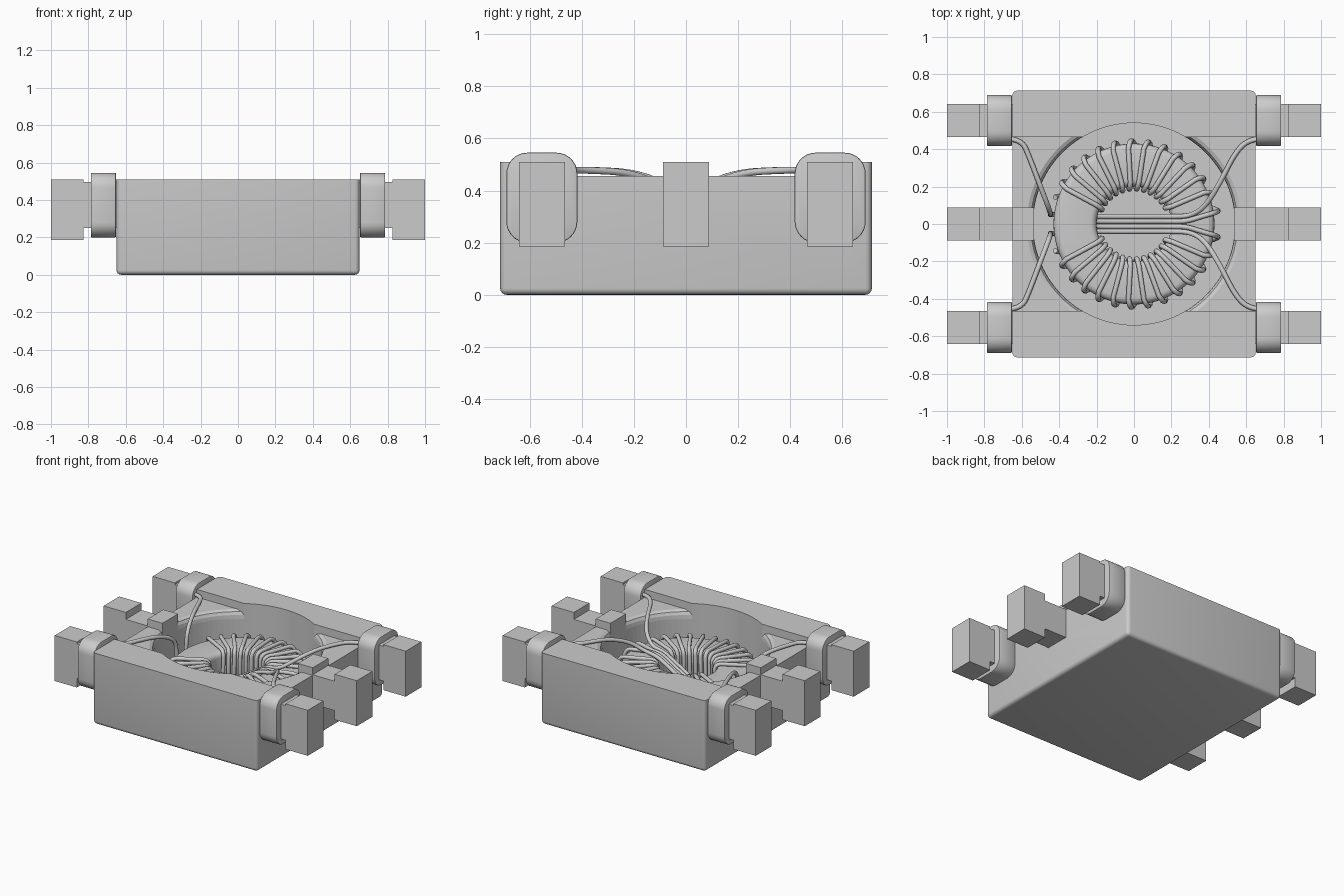
import bpy, bmesh
from math import sin, cos, pi, radians

if "Cube" in bpy.data.objects:
    bpy.data.objects.remove(bpy.data.objects["Cube"])


def obj_from_bm(name, bm):
    me = bpy.data.meshes.new(name)
    bmesh.ops.recalc_face_normals(bm, faces=bm.faces)
    bm.to_mesh(me)
    bm.free()
    ob = bpy.data.objects.new(name, me)
    bpy.context.collection.objects.link(ob)
    return ob


def box_bm(x0, x1, y0, y1, z0, z1):
    bm = bmesh.new()
    bmesh.ops.create_cube(bm, size=1)
    for v in bm.verts:
        v.co = (x1 if v.co.x > 0 else x0, y1 if v.co.y > 0 else y0, z1 if v.co.z > 0 else z0)
    return bm


def box(name, x0, x1, y0, y1, z0, z1):
    return obj_from_bm(name, box_bm(min(x0, x1), max(x0, x1), y0, y1, z0, z1))


def lathe(name, profile, seg=96):
    # closed (r, z) profile, or one with its ends on the axis, spun about z
    bm = bmesh.new()
    rings = []
    for i in range(seg):
        a = 2 * pi * i / seg
        rings.append([bm.verts.new((r * cos(a), r * sin(a), z)) for r, z in profile])
    for i in range(seg):
        p, q = rings[i], rings[(i + 1) % seg]
        for j in range(len(profile)):
            k = (j + 1) % len(profile)
            if profile[j][0] == 0 and profile[k][0] == 0:
                continue
            bm.faces.new((p[j], q[j], q[k], p[k]))
    bmesh.ops.remove_doubles(bm, verts=bm.verts, dist=1e-5)
    return obj_from_bm(name, bm)


def boolean(ob, other, op='DIFFERENCE'):
    m = ob.modifiers.new("cut", 'BOOLEAN')
    m.operation, m.object, m.solver = op, other, 'EXACT'
    other.hide_render = True
    other.hide_set(True)


def smooth(ob, angle=35):
    bpy.ops.object.select_all(action='DESELECT')
    ob.select_set(True)
    bpy.context.view_layer.objects.active = ob
    bpy.ops.object.shade_smooth_by_angle(angle=radians(angle))


def round_rect(r0, r1, z0, z1, c, n=4):
    pts = []
    for cx, cz, a0 in ((r1 - c, z1 - c, 0), (r0 + c, z1 - c, 90),
                       (r0 + c, z0 + c, 180), (r1 - c, z0 + c, 270)):
        for i in range(n + 1):
            a = radians(a0 + 90 * i / n)
            pts.append((cx + c * cos(a), cz + c * sin(a)))
    return pts


def wire(name, pts, kind='POLY', rad=0.0135):
    cu = bpy.data.curves.new(name, 'CURVE')
    cu.dimensions = '3D'
    cu.bevel_depth, cu.bevel_resolution, cu.use_fill_caps = rad, 3, True
    sp = cu.splines.new(kind)
    sp.points.add(len(pts) - 1)
    for p, co in zip(sp.points, pts):
        p.co = (*co, 1)
    if kind == 'NURBS':
        sp.order_u, sp.use_endpoint_u, sp.resolution_u = 3, True, 6
    ob = bpy.data.objects.new(name, cu)
    bpy.context.collection.objects.link(ob)
    bpy.ops.object.select_all(action='DESELECT')
    ob.select_set(True)
    bpy.context.view_layer.objects.active = ob
    bpy.ops.object.convert(target='MESH')
    smooth(bpy.context.object, 60)


# Housing with rounded lower and vertical edges, sharp top rim
bm = box_bm(-0.65, 0.65, -0.713, 0.713, 0, 0.51)
edges = [e for e in bm.edges if min(v.co.z for v in e.verts) < 0.1]
bmesh.ops.bevel(bm, geom=edges, offset=0.025, segments=4, profile=0.5, affect='EDGES')
housing = obj_from_bm("housing", bm)

# Shallow channel, round pocket and rounded lip between them
channel = box("channel_cutter", -0.8, 0.8, -0.465, 0.465, 0.455, 0.7)
pocket = lathe("pocket_cutter", [(0, 0.06), (0.54, 0.06), (0.54, 0.7), (0, 0.7)])
lip = lathe("lip_cutter", [(0, 0.40), (0.54, 0.40), (0.543, 0.425), (0.553, 0.445),
                           (0.575, 0.456), (0.575, 0.47), (0, 0.47)])
limit = box("lip_limit", -0.8, 0.8, -0.4649, 0.4649, 0.3, 0.6)
boolean(lip, limit, 'INTERSECT')
for c in (channel, pocket, lip):
    boolean(housing, c)
smooth(housing, 30)

# Terminals: corner pins with wire wraps, plus a middle pin each side
for s, side in ((-1, "left"), (1, "right")):
    for yc, pos in ((-0.553, "front"), (0.553, "back")):
        box(f"{side}_{pos}_pin_pad", s * 0.825, s * 1.0, yc - 0.088, yc + 0.088, 0.185, 0.51)
        box(f"{side}_{pos}_pin_neck", s * 0.63, s * 0.83, yc - 0.088, yc + 0.088, 0.25, 0.497)
        x0, x1 = sorted((s * 0.652, s * 0.787))
        bm = box_bm(x0, x1, yc - 0.136, yc + 0.136, 0.2, 0.545)
        along = [e for e in bm.edges if abs(e.verts[0].co.x - e.verts[1].co.x) > 0.1]
        bmesh.ops.bevel(bm, geom=along, offset=0.08, segments=8, profile=0.5, affect='EDGES')
        rims = [e for e in bm.edges if abs(e.verts[0].co.x - e.verts[1].co.x) < 1e-4]
        bmesh.ops.bevel(bm, geom=rims, offset=0.006, segments=2, profile=0.5, affect='EDGES')
        smooth(obj_from_bm(f"{side}_{pos}_wire_wrap", bm))
    box(f"{side}_middle_pin_pad", s * 0.825, s * 1.0, -0.088, 0.088, 0.185, 0.51)
    box(f"{side}_middle_pin_neck", s * 0.6, s * 0.83, -0.088, 0.088, 0.25, 0.46)
    box(f"{side}_middle_pin_root", s * 0.535, s * 0.652, -0.088, 0.088, 0.3, 0.51)

# Ring core
smooth(lathe("ring_core", round_rect(0.2, 0.43, 0.09, 0.33, 0.035)))

# Two half windings and their lead wires, mirrored front to back
loop = round_rect(0.187, 0.445, 0.076, 0.344, 0.04, 3)
turns = 12
for m, half in ((1, "back"), (-1, "front")):
    pts = []
    n = turns * len(loop)
    for i in range(n):
        r, z = loop[i % len(loop)]
        a = radians(22 + 140 * i / n)
        pts.append((r * cos(a), m * r * sin(a), z))
    wire(f"{half}_winding", pts)
    wire(f"{half}_right_lead", [(x, m * y, z) for x, y, z in (
        (0.67, 0.455, 0.478), (0.61, 0.45, 0.478), (0.54, 0.38, 0.478), (0.46, 0.22, 0.47),
        (0.38, 0.09, 0.42), (0.3, 0.042, 0.36), (0.2, 0.04, 0.345), (0.12, 0.04, 0.3),
        (-0.18, 0.04, 0.12), (-0.2, 0.04, 0.075), (-0.44, 0.05, 0.075))], 'NURBS')
    wire(f"{half}_left_lead", [(x, m * y, z) for x, y, z in (
        (-0.67, 0.455, 0.478), (-0.6, 0.45, 0.478), (-0.56, 0.36, 0.478), (-0.5, 0.2, 0.47),
        (-0.45, 0.07, 0.42), (-0.447, 0.05, 0.3), (-0.447, 0.05, 0.075),
        (-0.3, 0.05, 0.075))], 'NURBS')
    wire(f"{half}_inner_lead", [(x, m * y, z) for x, y, z in (
        (0.3, 0.13, 0.075), (0.45, 0.075, 0.075), (0.45, 0.065, 0.345), (0.36, 0.04, 0.35),
        (0.28, 0.014, 0.347), (0.2, 0.014, 0.345), (0.1, 0.014, 0.28), (-0.18, 0.014, 0.12),
        (-0.2, 0.014, 0.075), (-0.3, 0.014, 0.075))], 'NURBS')
